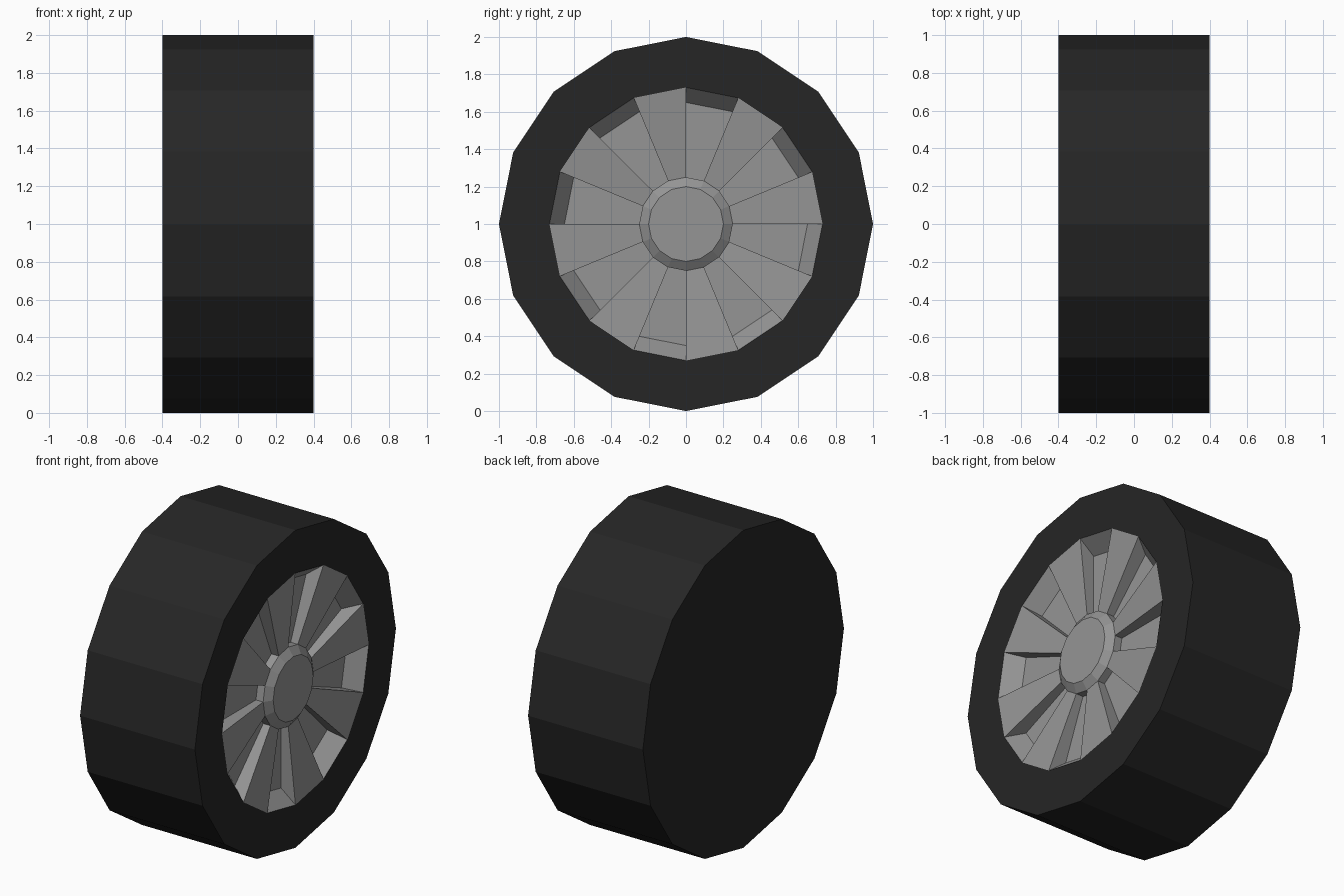
import bpy, bmesh
from math import cos, sin, pi

SIDES = 16
FACE, BACK = 0.40, -0.40          # outer and inner side of the wheel
RIM_R, FLOOR_R, HUB_R, CAP_R = 0.73, 0.65, 0.25, 0.20
HUB_X, CAP_X, FLOOR_X = 0.35, 0.385, 0.30

cube = bpy.data.objects.get("Cube")
if cube:
    bpy.data.objects.remove(cube, do_unlink=True)


def material(name, value):
    mat = bpy.data.materials.new(name)
    mat.use_nodes = True
    colour = (value, value, value, 1)
    mat.diffuse_color = colour
    mat.node_tree.nodes["Principled BSDF"].inputs["Base Color"].default_value = colour
    return mat


def ring(bm, radius, x):
    """Ring of vertices around the axle."""
    angles = [2 * pi * k / SIDES for k in range(SIDES)]
    return [bm.verts.new((x, radius * cos(a), 1 + radius * sin(a))) for a in angles]


def band(bm, a, b):
    """Quads joining two rings."""
    for k in range(SIDES):
        n = (k + 1) % SIDES
        bm.faces.new((a[k], a[n], b[n], b[k]))


def finish(bm, name, mat):
    loose = [v for v in bm.verts if not v.link_faces]
    bmesh.ops.delete(bm, geom=loose, context='VERTS')
    mesh = bpy.data.meshes.new(name)
    bm.to_mesh(mesh)
    bm.free()
    mesh.materials.append(mat)
    obj = bpy.data.objects.new(name, mesh)
    bpy.context.collection.objects.link(obj)


rubber = material("black rubber", 0.019)
metal = material("grey metal", 0.30)

# Tyre: closed back, tread and flat sidewall around the rim
bm = bmesh.new()
back, tread, rim = ring(bm, 1, BACK), ring(bm, 1, FACE), ring(bm, RIM_R, FACE)
bm.faces.new(back[::-1])
band(bm, back, tread)
band(bm, tread, rim)
finish(bm, "tyre", rubber)

# Spokes: dished raised sectors alternating with sunken pockets
bm = bmesh.new()
rim, hub = ring(bm, RIM_R, FACE), ring(bm, HUB_R, HUB_X)
floor_out, floor_in = ring(bm, FLOOR_R, FLOOR_X), ring(bm, HUB_R, FLOOR_X)
for k in range(SIDES):
    n = (k + 1) % SIDES
    if k % 2 == 0:
        bm.faces.new((rim[k], rim[n], hub[n], hub[k]))
    else:
        bm.faces.new((rim[k], rim[n], floor_out[n], floor_out[k]))
        bm.faces.new((floor_out[k], floor_out[n], floor_in[n], floor_in[k]))
        bm.faces.new((floor_in[k], floor_in[n], hub[n], hub[k]))
        bm.faces.new((rim[k], floor_out[k], floor_in[k], hub[k]))
        bm.faces.new((rim[n], hub[n], floor_in[n], floor_out[n]))
finish(bm, "spokes", metal)

# Hub cap: bevelled disc in the middle
bm = bmesh.new()
base, cap = ring(bm, HUB_R, HUB_X), ring(bm, CAP_R, CAP_X)
band(bm, base, cap)
bm.faces.new(cap)
finish(bm, "hub_cap", metal)
